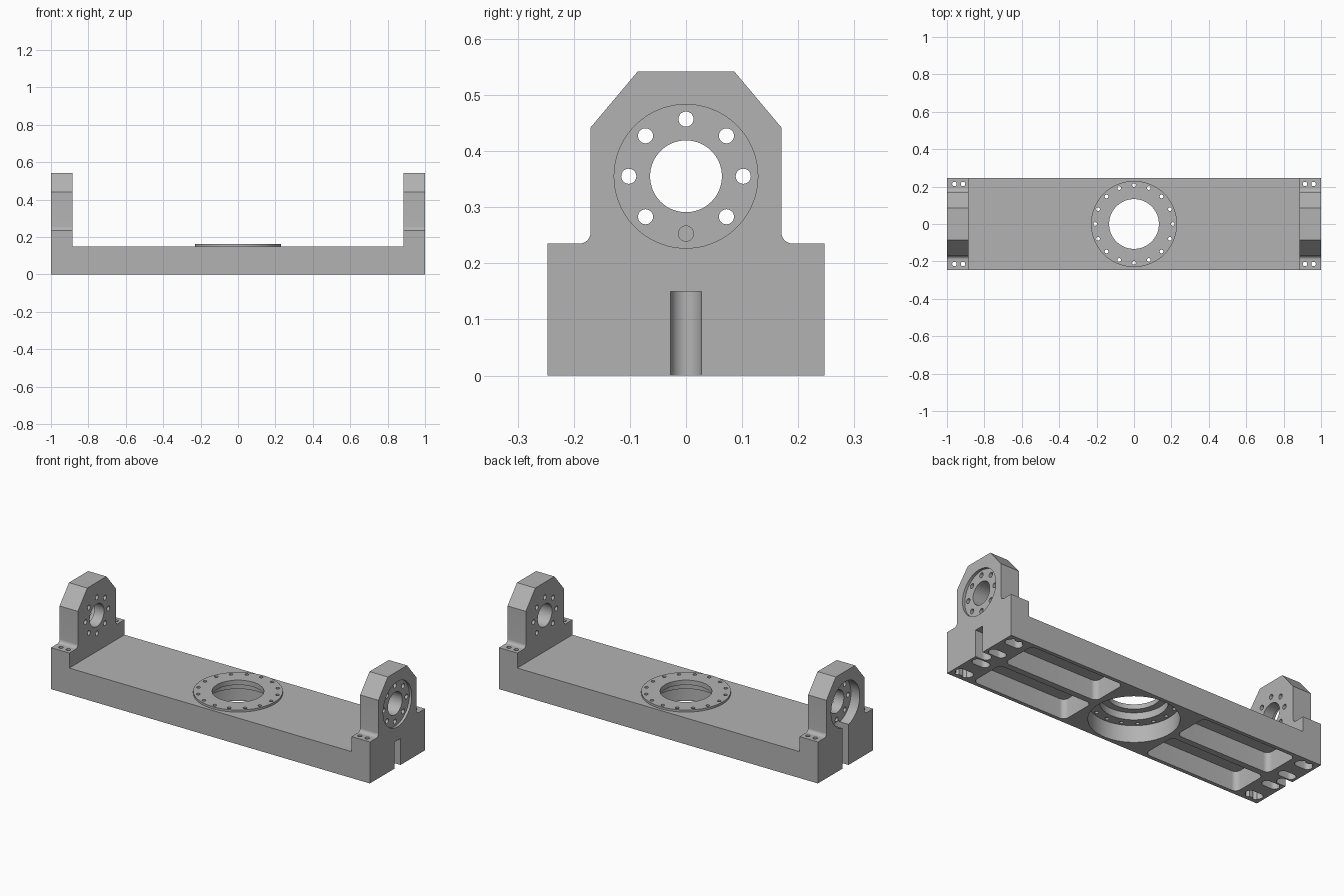
import bpy, bmesh, math
from math import cos, sin, pi, radians
from mathutils import Vector

cube = bpy.data.objects.get("Cube")
if cube:
    bpy.data.objects.remove(cube, do_unlink=True)

grey = bpy.data.materials.new("machined grey")
grey.use_nodes = True
colour = (0.45, 0.45, 0.45, 1)
grey.diffuse_color = colour
grey.node_tree.nodes["Principled BSDF"].inputs["Base Color"].default_value = colour


# Helpers: outlines, prisms along an axis, booleans
def arc(cx, cy, r, a0, a1, n):
    return [(cx + r * cos(radians(a0 + (a1 - a0) * i / n)),
             cy + r * sin(radians(a0 + (a1 - a0) * i / n))) for i in range(n + 1)]


def circle(cx, cy, r, n=64):
    return arc(cx, cy, r, 0, 360, n)[:-1]


def rounded(x0, x1, y0, y1, r, n=8):
    return (arc(x1 - r, y1 - r, r, 0, 90, n) + arc(x0 + r, y1 - r, r, 90, 180, n)
            + arc(x0 + r, y0 + r, r, 180, 270, n) + arc(x1 - r, y0 + r, r, 270, 360, n))


def bolt_circle(cx, cy, ring, r, count, skip=()):
    return [circle(cx + ring * cos(2 * pi * i / count), cy + ring * sin(2 * pi * i / count), r, 20)
            for i in range(count) if i not in skip]


def prism(name, outlines, axis, lo, hi):
    """Extrude outlines in (x, y) along z, or in (y, z) along x."""
    bm = bmesh.new()
    for outline in outlines:
        rings = [[bm.verts.new((a, b, h) if axis == "z" else (h, a, b)) for a, b in outline]
                 for h in (lo, hi)]
        bm.faces.new(rings[0][::-1])
        bm.faces.new(rings[1])
        for i in range(len(outline)):
            j = (i + 1) % len(outline)
            bm.faces.new((rings[0][i], rings[0][j], rings[1][j], rings[1][i]))
    bmesh.ops.recalc_face_normals(bm, faces=bm.faces)
    mesh = bpy.data.meshes.new(name)
    bm.to_mesh(mesh)
    bm.free()
    mesh.materials.append(grey)
    obj = bpy.data.objects.new(name, mesh)
    bpy.context.scene.collection.objects.link(obj)
    return obj


def combine(target, tools, operation):
    for tool in tools:
        mod = target.modifiers.new("cut", "BOOLEAN")
        mod.operation, mod.solver, mod.object = operation, "EXACT", tool
    bpy.context.view_layer.update()
    evaluated = target.evaluated_get(bpy.context.evaluated_depsgraph_get())
    mesh = bpy.data.meshes.new_from_object(evaluated)
    target.modifiers.clear()
    target.data = mesh
    for tool in tools:
        bpy.data.objects.remove(tool, do_unlink=True)


W, END, TOP, BORE = 0.247, 0.885, 0.15, 0.355

# Base slab and the two end supports
frame = prism("frame_body", [[(-1, -W), (1, -W), (1, W), (-1, W)]], "z", 0, TOP)
half = [(W, 0), (W, 0.235)] + arc(0.19, 0.255, 0.02, 270, 180, 8) + [(0.17, 0.442), (0.086, 0.542)]
profile = half + [(-y, z) for y, z in reversed(half)]
combine(frame, [prism("end_support", [profile], "x", *span)
                for span in ((-1, -END), (END, 1))], "UNION")

cutters = []


def cut(outlines, axis, lo, hi):
    cutters.append(prism("cutter", outlines, axis, min(lo, hi), max(lo, hi)))


# Bearing bores, bolt holes, bearing recesses and key slots in the supports
for s, recess, slot_top in ((1, 0.015, 0.15), (-1, 0.055, 0.24)):
    cut([circle(0, BORE, 0.064)], "x", s * 0.85, s * 1.05)
    cut([circle(0, BORE, 0.128, 96)], "x", s * (1 - recess), s * 1.05)
    if s > 0:
        cut(bolt_circle(0, BORE, 0.102, 0.0135, 8, (6,)), "x", 0.85, 1.05)
        cut([circle(0, BORE - 0.102, 0.0135, 20)], "x", 0.94, 1.05)
    else:
        cut(bolt_circle(0, BORE, 0.102, 0.0135, 8), "x", -0.85, -1.05)
    slot = arc(0.955, 0, 0.0275, 90, 270, 16) + [(1.05, -0.0275), (1.05, 0.0275)]
    cut([[(s * x, y) for x, y in slot]], "z", -0.05, slot_top)

    # Foot pockets, screw holes and the long weight-saving cavities underneath
    cut([[(s * x, y) for x, y in rounded(0.885, 0.985, c - 0.026, c + 0.026, 0.0255)]
         for c in (-0.19, -0.063, 0.063, 0.19)], "z", -0.05, 0.05)
    cut([circle(s * x, y, 0.012, 20) for x in (0.914, 0.96) for y in (-0.214, 0.214)],
        "z", -0.05, 0.3)
    cut([[(s * x, t * y) for x, y in rounded(0.26, 0.85, 0.018, 0.226, 0.03)]
         for t in (-1, 1)], "z", -0.05, 0.11)

# Stepped turntable opening
cut([circle(0, 0, 0.228, 96)], "z", -0.05, 0.095)
cut([circle(0, 0, 0.17, 96)], "z", -0.04, 0.135)
cut([circle(0, 0, 0.133, 96)], "z", -0.03, 0.3)
cut(bolt_circle(0, 0, 0.208, 0.01, 16), "z", 0.05, 0.3)
combine(frame, cutters, "DIFFERENCE")

# Raised flange on the deck
flange = prism("flange_ring", [circle(0, 0, 0.23, 96)], "z", TOP, 0.162)
combine(flange, [prism("cutter", [circle(0, 0, 0.133, 96)], "z", 0.1, 0.3),
                 prism("cutter", bolt_circle(0, 0, 0.208, 0.01, 16), "z", 0.1, 0.3)], "DIFFERENCE")

# Smooth bores, sharp machined edges
for obj in (frame, flange):
    bpy.ops.object.select_all(action="DESELECT")
    obj.select_set(True)
    bpy.context.view_layer.objects.active = obj
    bpy.ops.object.shade_smooth_by_angle(angle=radians(30))
